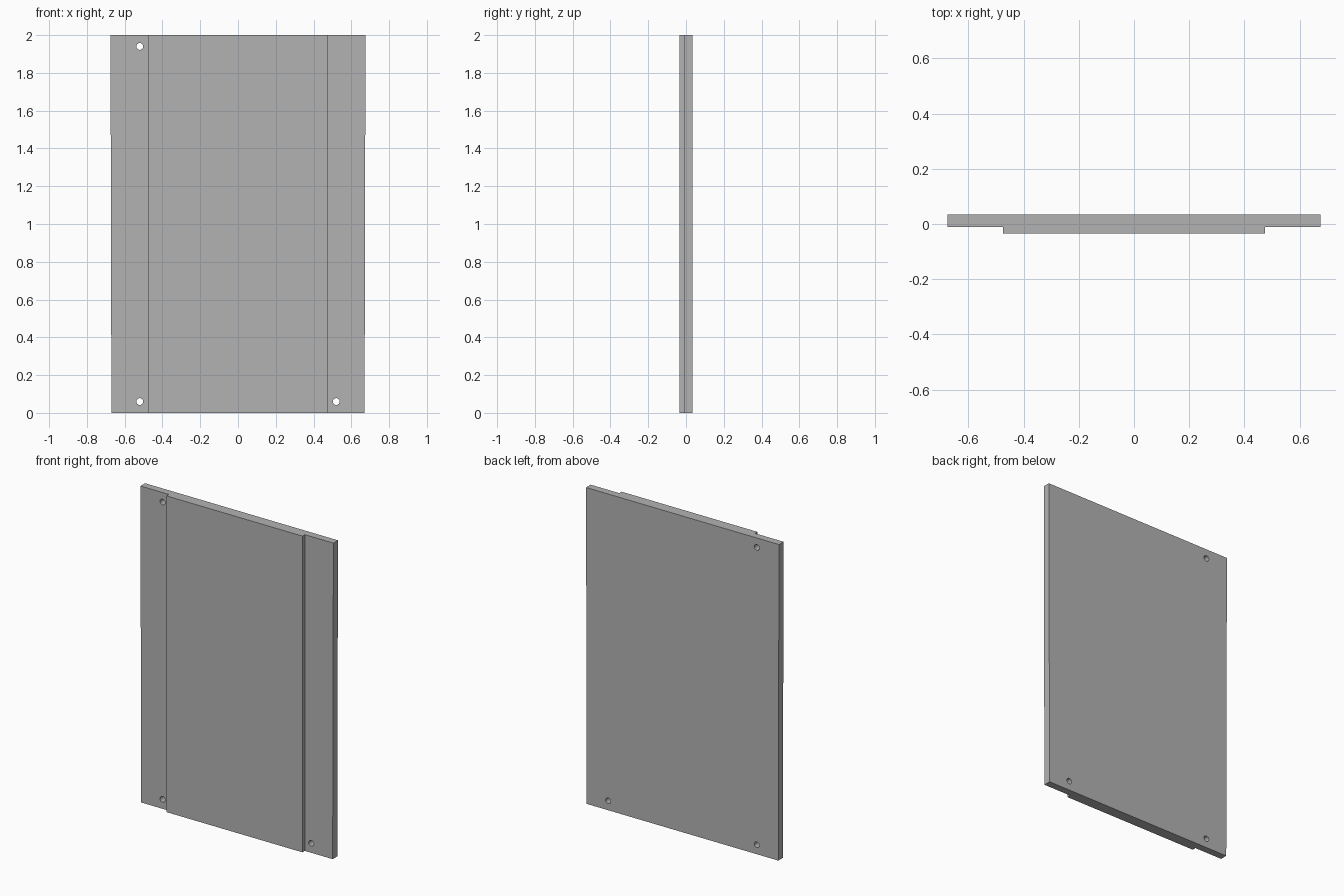
import bpy
import bmesh

cube = bpy.data.objects.get("Cube")
if cube:
    bpy.data.objects.remove(cube, do_unlink=True)

# Sizes
HEIGHT = 2.0
HALF_TOP, HALF_BOTTOM = 0.675, 0.67
HALF_RAISED = 0.475
FRONT, STEP, BACK = -0.035, -0.011, 0.035
HOLE_X, HOLE_INSET, HOLE_RADIUS = 0.52, 0.06, 0.018

grey = bpy.data.materials.new("plain grey")
grey.use_nodes = True
colour = (0.45, 0.45, 0.45, 1)
grey.diffuse_color = colour
grey.node_tree.nodes["Principled BSDF"].inputs["Base Color"].default_value = colour


def make_object(name, bm):
    bmesh.ops.recalc_face_normals(bm, faces=bm.faces)
    mesh = bpy.data.meshes.new(name)
    bm.to_mesh(mesh)
    bm.free()
    mesh.materials.append(grey)
    obj = bpy.data.objects.new(name, mesh)
    bpy.context.collection.objects.link(obj)
    return obj


# Stepped panel: a mirrored cross-section lofted from bottom to top
def section(bm, half, z):
    side = [(HALF_RAISED, FRONT), (HALF_RAISED, STEP), (half, STEP), (half, BACK)]
    outline = side + [(-x, y) for x, y in reversed(side)]
    return [bm.verts.new((x, y, z)) for x, y in outline]


bm = bmesh.new()
low = section(bm, HALF_BOTTOM, 0)
high = section(bm, HALF_TOP, HEIGHT)
bm.faces.new(low)
bm.faces.new(high)
for i in range(len(low)):
    j = (i + 1) % len(low)
    bm.faces.new((low[i], low[j], high[j], high[i]))
panel = make_object("stepped_panel", bm)

# Cutter for the four corner mounting holes
bm = bmesh.new()
for x in (-HOLE_X, HOLE_X):
    for z in (HOLE_INSET, HEIGHT - HOLE_INSET):
        ring = bmesh.ops.create_cone(bm, cap_ends=True, segments=24, depth=0.3,
                                     radius1=HOLE_RADIUS, radius2=HOLE_RADIUS)
        for v in ring["verts"]:
            cx, cy, cz = v.co
            v.co = (x + cx, cz, z + cy)
cutter = make_object("hole_cutter", bm)
cutter.hide_render = True

# Cut the holes and keep the result as plain mesh
cut = panel.modifiers.new("mounting_holes", 'BOOLEAN')
cut.object = cutter
cut.operation = 'DIFFERENCE'
cut.solver = 'EXACT'
bpy.context.view_layer.objects.active = panel
panel.select_set(True)
bpy.ops.object.modifier_apply(modifier=cut.name)
bpy.data.objects.remove(cutter, do_unlink=True)
bpy.ops.object.shade_smooth_by_angle(angle=0.5)
